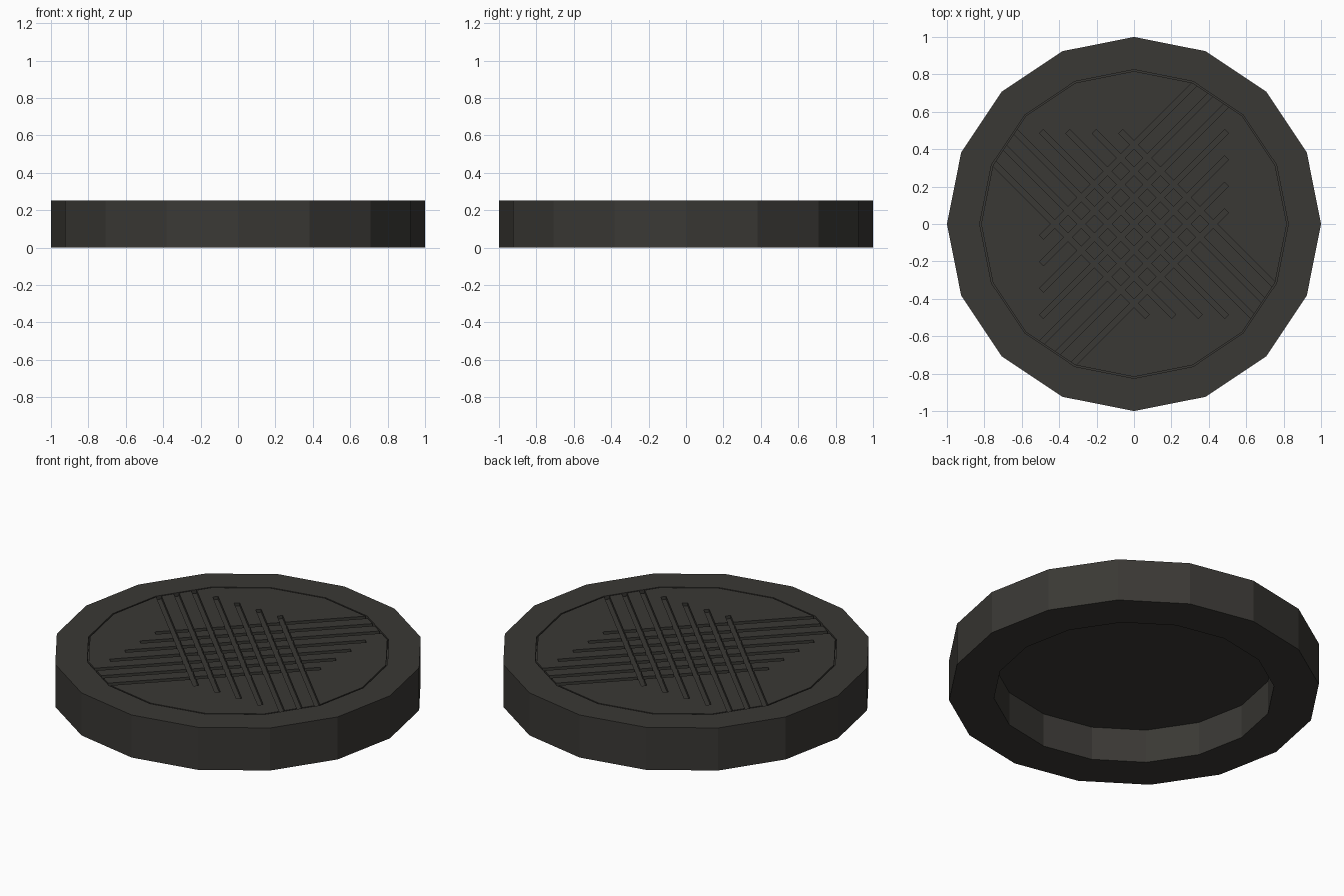
import bpy, bmesh, math
from mathutils import Matrix

if "Cube" in bpy.data.objects:
    bpy.data.objects.remove(bpy.data.objects["Cube"])

SIDES, H = 16, 0.253
LEDGE = 0.2      # height of the ledge that carries the lid
DEPTH = 0.018    # groove depth

iron = bpy.data.materials.new("dark_iron")
iron.diffuse_color = (0.042, 0.040, 0.035, 1)
iron.use_nodes = True
iron.node_tree.nodes["Principled BSDF"].inputs["Base Color"].default_value = iron.diffuse_color


def make_object(name, bm, mat=None):
    bmesh.ops.recalc_face_normals(bm, faces=bm.faces)
    me = bpy.data.meshes.new(name)
    bm.to_mesh(me)
    bm.free()
    ob = bpy.data.objects.new(name, me)
    bpy.context.collection.objects.link(ob)
    if mat:
        me.materials.append(mat)
    return ob


# Outer frame: stepped profile swept around 16 sides
bm = bmesh.new()
profile = [(1.0, 0), (1.0, H), (0.825, H), (0.825, LEDGE), (0.757, LEDGE), (0.757, 0)]
rings = []
for i in range(SIDES):
    a = 2 * math.pi * i / SIDES
    rings.append([bm.verts.new((r * math.cos(a), r * math.sin(a), z)) for r, z in profile])
for i in range(SIDES):
    p, q = rings[i], rings[(i + 1) % SIDES]
    for j in range(len(profile)):
        k = (j + 1) % len(profile)
        bm.faces.new((p[j], q[j], q[k], p[k]))
make_object("frame", bm, iron)

# Lid resting on the ledge
bm = bmesh.new()
bmesh.ops.create_cone(bm, cap_ends=True, segments=SIDES, radius1=0.817, radius2=0.817,
                      depth=H - LEDGE, matrix=Matrix.Translation((0, 0, (H + LEDGE) / 2)))
# bring a vertex onto the x axis if the primitive is turned
v = bm.verts[:][0].co
turn = math.atan2(v.y, v.x) % (2 * math.pi / SIDES)
bmesh.ops.rotate(bm, verts=bm.verts, matrix=Matrix.Rotation(-turn, 3, 'Z'))
lid = make_object("lid", bm, iron)


# Two staggered sets of diagonal grooves, cut into the lid
def groove_set(name, angle):
    bm = bmesh.new()
    for i in range(-3, 4):
        d = 0.1 * i
        m = (Matrix.Rotation(math.radians(angle), 4, 'Z')
             @ Matrix.Translation((d, d, H))
             @ Matrix.Diagonal((1.4, 0.03, 2 * DEPTH, 1)))
        bmesh.ops.create_cube(bm, size=1, matrix=m)
    cutter = make_object(name, bm)
    cutter.hide_render = True
    cutter.hide_viewport = False
    cutter.display_type = 'WIRE'
    mod = lid.modifiers.new(name, 'BOOLEAN')
    mod.operation = 'DIFFERENCE'
    mod.solver = 'EXACT'
    mod.object = cutter


groove_set("groove_cutter_a", 45)
groove_set("groove_cutter_b", 135)
